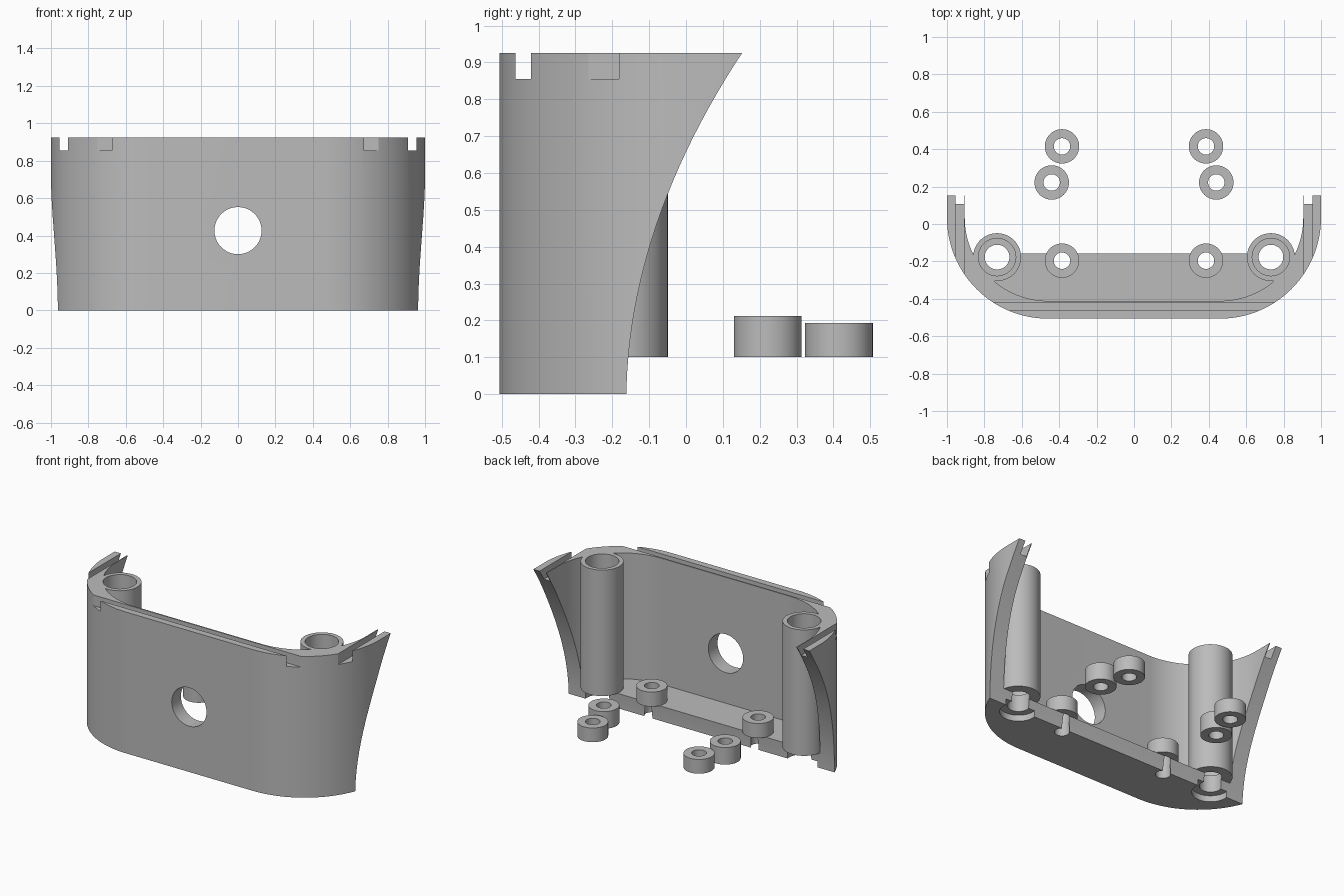
import bpy, bmesh, math
from mathutils import Vector

if "Cube" in bpy.data.objects:
    bpy.data.objects.remove(bpy.data.objects["Cube"])

TOP, FLOOR = 0.925, 0.1
CX, CY = 0.46, 0.034          # centre of the big rounded corners
R_OUT, R_IN = 0.54, 0.445

grey = bpy.data.materials.new("plain grey")
grey.diffuse_color = (0.5, 0.5, 0.5, 1)
grey.use_nodes = True
grey.node_tree.nodes["Principled BSDF"].inputs["Base Color"].default_value = grey.diffuse_color


def make_object(name, bm):
    bmesh.ops.recalc_face_normals(bm, faces=bm.faces)
    mesh = bpy.data.meshes.new(name)
    bm.to_mesh(mesh)
    bm.free()
    mesh.materials.append(grey)
    ob = bpy.data.objects.new(name, mesh)
    bpy.context.collection.objects.link(ob)
    return ob


def prism(name, pts, sweep):
    """Closed polygon swept along a vector."""
    bm = bmesh.new()
    face = bm.faces.new([bm.verts.new(p) for p in pts])
    ext = bmesh.ops.extrude_face_region(bm, geom=[face])
    verts = [g for g in ext["geom"] if isinstance(g, bmesh.types.BMVert)]
    bmesh.ops.translate(bm, verts=verts, vec=Vector(sweep))
    return make_object(name, bm)


def box(x0, x1, y0, y1, z0, z1):
    return prism("box_cutter", [(x0, y0, z0), (x1, y0, z0), (x1, y1, z0), (x0, y1, z0)],
                 (0, 0, z1 - z0))


def cylinder(x, y, r, z0, z1, n=48):
    pts = [(x + r * math.cos(2 * math.pi * i / n), y + r * math.sin(2 * math.pi * i / n), z0)
           for i in range(n)]
    return prism("hole_cutter", pts, (0, 0, z1 - z0))


def lathe(name, x, y, profile, n=48):
    """Closed (radius, z) profile turned around a vertical axis."""
    bm = bmesh.new()
    rings = []
    for i in range(n):
        a = 2 * math.pi * i / n
        rings.append([bm.verts.new((x + r * math.cos(a), y + r * math.sin(a), z))
                      for r, z in profile])
    m = len(profile)
    for i in range(n):
        p, q = rings[i], rings[(i + 1) % n]
        for k in range(m):
            bm.faces.new((p[k], q[k], q[(k + 1) % m], p[(k + 1) % m]))
    return make_object(name, bm)


def cut(target, cutter):
    mod = target.modifiers.new("cut", "BOOLEAN")
    mod.operation, mod.solver, mod.object = "DIFFERENCE", "EXACT", cutter
    bpy.context.view_layer.objects.active = target
    bpy.ops.object.modifier_apply(modifier=mod.name)
    bpy.data.objects.remove(cutter, do_unlink=True)


def u_outline(r, z, y_back, n=32):
    """Outline with a flat front, two round corners and straight sides."""
    arc = [(CX + r * math.sin(math.pi / 2 * i / n), CY - r * math.cos(math.pi / 2 * i / n), z)
           for i in range(n + 1)]
    right = arc + [(CX + r, y_back, z)]
    return right + [(-x, y, h) for x, y, h in reversed(right)]


# Shell: solid outline hollowed out above the floor
shell = prism("front_shell", u_outline(R_OUT, 0, 0.3), (0, 0, TOP))
cut(shell, prism("cavity_cutter", u_outline(R_IN, FLOOR, 0.6), (0, 0, 1.2)))

# Curved back edge of the sides and floor
curve = []
for i in range(31):
    z = -0.1 + 1.2 * i / 30
    curve.append((-1.5, -0.162 + 0.02 * z + 0.345 * z * z, z))
cut(shell, prism("back_cutter", curve + [(-1.5, 1, 1.1), (-1.5, 1, -0.1)], (3, 0, 0)))

# Straight grooves in the top rim
cut(shell, box(-1.2, 1.2, -0.462, -0.42, 0.855, 1.1))
for s in (-1, 1):
    a, b = sorted((s * 0.91, s * 0.955))
    cut(shell, box(a, b, -0.4, 0.6, 0.855, 1.1))

# Round opening in the front
ring = [(0.126 * math.cos(2 * math.pi * i / 64), -0.7, 0.426 + 0.126 * math.sin(2 * math.pi * i / 64))
        for i in range(64)]
cut(shell, prism("opening_cutter", ring, (0, 0.5, 0)))

parts = [shell]
for s, side in ((-1, "left"), (1, "right")):
    # Screw holes through the floor
    cut(shell, cylinder(s * 0.732, -0.177, 0.11, -0.1, 0.04))
    cut(shell, cylinder(s * 0.732, -0.177, 0.066, -0.1, 0.2))
    cut(shell, cylinder(s * 0.385, -0.196, 0.044, -0.1, 0.2))
    # Tall hollow screw post
    parts.append(lathe(side + "_screw_post", s * 0.732, -0.177,
                       [(0.128, FLOOR), (0.128, TOP), (0.1, TOP), (0.1, 0.15),
                        (0.066, 0.15), (0.066, FLOOR)]))
    # Short standoff rings
    for label, x, y, z in (("front", 0.385, -0.196, 0.195), ("middle", 0.44, 0.222, 0.212),
                           ("back", 0.385, 0.415, 0.193)):
        parts.append(lathe(side + "_" + label + "_standoff", s * x, y,
                           [(0.092, FLOOR), (0.092, z), (0.044, z), (0.044, FLOOR)]))

# Smooth round surfaces, keep hard edges
bpy.ops.object.select_all(action="DESELECT")
for ob in parts:
    ob.select_set(True)
bpy.context.view_layer.objects.active = shell
bpy.ops.object.shade_smooth_by_angle(angle=math.radians(30))
